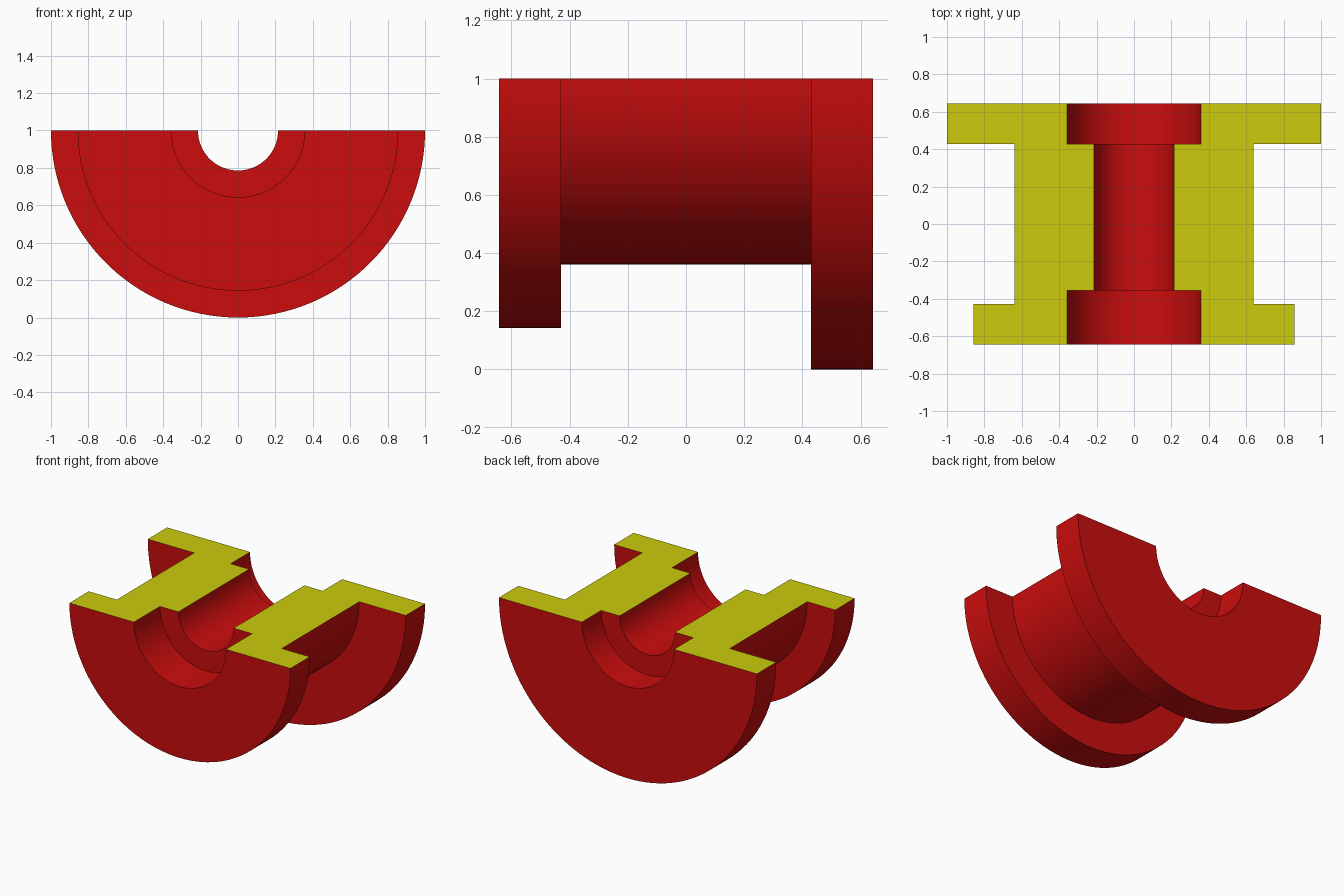
import bpy, bmesh, math

cube = bpy.data.objects.get("Cube")
if cube:
    bpy.data.objects.remove(cube, do_unlink=True)


def material(name, color):
    mat = bpy.data.materials.new(name)
    mat.use_nodes = True
    mat.diffuse_color = color
    mat.node_tree.nodes["Principled BSDF"].inputs["Base Color"].default_value = color
    return mat


# Cross-section as (radius, y): two flanges, a barrel and a stepped bore
profile = [
    (0.357, -0.643), (0.857, -0.643), (0.857, -0.429), (0.64, -0.429),
    (0.64, 0.429), (1.0, 0.429), (1.0, 0.643), (0.357, 0.643),
    (0.357, 0.429), (0.214, 0.429), (0.214, -0.355), (0.357, -0.355),
]
STEPS = 64
AXIS_Z = 1.0

# Sweep the section half a turn below the axis
bm = bmesh.new()
rings = []
for i in range(STEPS + 1):
    a = math.pi * i / STEPS
    rings.append([bm.verts.new((r * math.cos(a), y, AXIS_Z - r * math.sin(a)))
                  for r, y in profile])
n = len(profile)
for r0, r1 in zip(rings, rings[1:]):
    for j in range(n):
        k = (j + 1) % n
        bm.faces.new((r0[j], r0[k], r1[k], r1[j]))

# Flat cut faces in the second colour
for ring in (rings[0], rings[-1]):
    bm.faces.new(ring).material_index = 1
bmesh.ops.recalc_face_normals(bm, faces=bm.faces)

mesh = bpy.data.meshes.new("half_bushing")
bm.to_mesh(mesh)
bm.free()
mesh.materials.append(material("red", (0.6, 0.004, 0.004, 1)))
mesh.materials.append(material("cut_yellow", (0.6, 0.6, 0.004, 1)))

bushing = bpy.data.objects.new("half_bushing", mesh)
bpy.context.collection.objects.link(bushing)

# Smooth curved walls, sharp corners
bpy.ops.object.select_all(action="DESELECT")
bushing.select_set(True)
bpy.context.view_layer.objects.active = bushing
bpy.ops.object.shade_smooth_by_angle(angle=math.radians(30))
